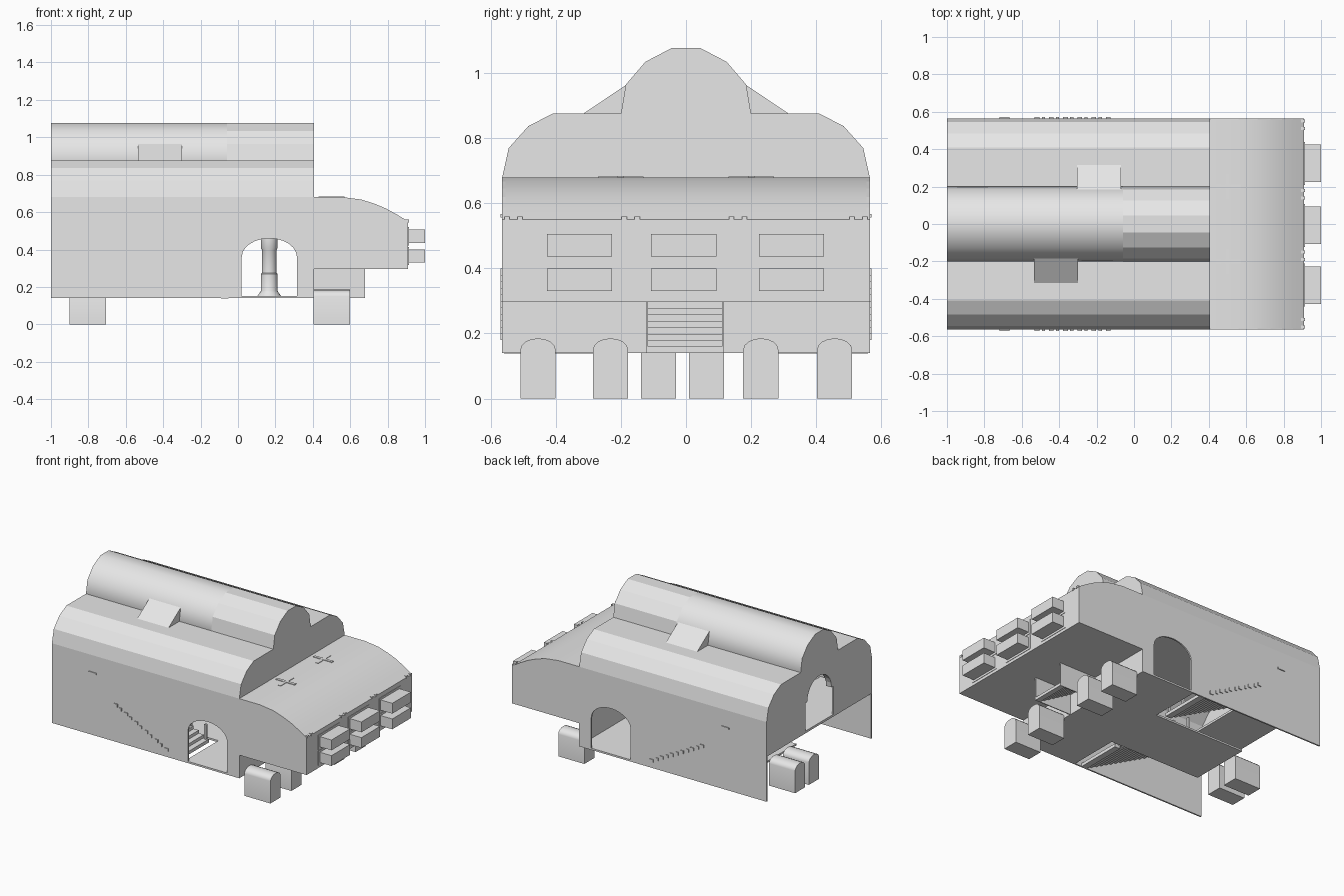
import bpy, bmesh, math

if "Cube" in bpy.data.objects:
    bpy.data.objects.remove(bpy.data.objects["Cube"])

grey = bpy.data.materials.new("plain_grey")
grey.use_nodes = True
grey.diffuse_color = (0.8, 0.8, 0.8, 1)
grey.node_tree.nodes["Principled BSDF"].inputs["Base Color"].default_value = (0.8, 0.8, 0.8, 1)


def finish(name, bm, smooth=None):
    bmesh.ops.recalc_face_normals(bm, faces=bm.faces)
    me = bpy.data.meshes.new(name)
    bm.to_mesh(me)
    bm.free()
    me.materials.append(grey)
    ob = bpy.data.objects.new(name, me)
    bpy.context.collection.objects.link(ob)
    if smooth:
        for p in me.polygons:
            p.use_smooth = True
        me.set_sharp_from_angle(angle=math.radians(smooth))
    return ob


def prism(name, pts, axis, lo, hi, smooth=None):
    """Extrude a 2D outline along an axis: (y, z) for x, (x, z) for y, (x, y) for z."""
    place = {"x": lambda a, b, t: (t, a, b),
             "y": lambda a, b, t: (a, t, b),
             "z": lambda a, b, t: (a, b, t)}[axis]
    bm = bmesh.new()
    rings = [[bm.verts.new(place(a, b, t)) for a, b in pts] for t in (lo, hi)]
    bm.faces.new(rings[0])
    bm.faces.new(rings[1][::-1])
    n = len(pts)
    for i in range(n):
        j = (i + 1) % n
        bm.faces.new((rings[0][i], rings[0][j], rings[1][j], rings[1][i]))
    return finish(name, bm, smooth)


def box(name, x0, x1, y0, y1, z0, z1):
    return prism(name, [(x0, y0), (x1, y0), (x1, y1), (x0, y1)], "z", z0, z1)


def arch(center, half, spring, top, n=12):
    """Arch curve from left spring to right spring."""
    return [(center - half * math.cos(math.pi * i / n),
             spring + (top - spring) * math.sin(math.pi * i / n)) for i in range(n + 1)]


def mirrored(half):
    return half + [(-a, b) for a, b in reversed(half)]


def shell(name, half, lo, hi, smooth=None):
    outer = mirrored(half)
    inner = [(a * 0.98, b - 0.012) for a, b in outer]
    return prism(name, outer + inner[::-1], "x", lo, hi, smooth)


BACK, HALL, NOSE, SIDE = -1.0, 0.405, 0.91, 0.565
BASE, DECK, EAVE = 0.14, 0.46, 0.68

# Roof vaults: wide faceted lobe with a narrower one on top
wide = [(SIDE, EAVE), (0.545, 0.77), (0.485, 0.837), (0.41, 0.876), (0.2, 0.876)]
crown = [(0.2, 0.876), (0.185, 0.965), (0.125, 1.035), (0.045, 1.077)]
shell("wide_roof", wide, BACK, HALL)
shell("crown_roof_rear", crown, BACK, -0.06, smooth=60)
shell("crown_roof_front", crown, -0.06, HALL)

# Front and rear end walls
gable = mirrored(wide + crown[1:])
prism("front_wall", [(-SIDE, BASE), (SIDE, BASE)] + gable, "x", HALL - 0.01, HALL)
door = arch(0, 0.15, 0.65, 0.8)
prism("rear_wall", [(-SIDE, DECK), (-0.15, DECK)] + door + [(0.15, DECK), (SIDE, DECK)] + gable,
      "x", BACK, BACK + 0.01)
prism("rear_arch_trim", door + arch(0, 0.13, 0.65, 0.78)[::-1], "x", BACK, BACK + 0.04)

# Side walls with arched doorways and the sloping nose edge
slope = [(0.405, 0.68), (0.56, 0.68), (0.66, 0.667), (0.73, 0.645),
         (0.79, 0.62), (0.85, 0.587), (0.91, 0.55)]
wall = ([(BACK, BASE), (0.02, BASE)] + arch(0.1675, 0.1475, 0.36, 0.46)
        + [(0.315, BASE), (HALL, BASE), (HALL, 0.297), (NOSE, 0.297)]
        + slope[::-1] + [(BACK, EAVE)])
for side, s in (("left", 1), ("right", -1)):
    y0, y1 = sorted((s * SIDE, s * (SIDE - 0.01)))
    prism(side + "_side_wall", wall, "y", y0, y1)

# Nose body
prism("nose", [(HALL, 0.297)] + slope + [(NOSE, 0.297)], "y", -0.56, 0.56, smooth=30)

# Floors: wide front floor with a narrow rear tongue, and the upper rear deck
prism("lower_floor", [(HALL, -SIDE), (HALL, SIDE), (0, SIDE), (0, 0.21), (-0.68, 0.21),
                      (-0.68, -0.21), (0, -0.21), (0, -SIDE)], "z", BASE, BASE + 0.012)
box("upper_deck", BACK, -0.66, -0.56, 0.56, DECK - 0.015, DECK)

# Inner staircases, their posts, and step ends showing through the walls
STEPS = 16
for side, s in (("left", 1), ("right", -1)):
    for i in range(STEPS):
        x = -0.05 - 0.038 * i
        z = BASE + 0.02 * (i + 1)
        y0, y1 = sorted((s * 0.24, s * 0.56))
        box(f"{side}_stair_{i}", x - 0.042, x, y0, y1, z - 0.022, z)
        if i % 3 == 0:
            y0, y1 = sorted((s * 0.24, s * 0.255))
            box(f"{side}_post_{i}", x - 0.025, x - 0.01, y0, y1, z, z + 0.1)
        if 2 <= i < 13:
            y0, y1 = sorted((s * 0.56, s * 0.571))
            box(f"{side}_step_end_{i}", x - 0.025, x - (i % 2) * 0.008, y0, y1, z - 0.02, z)
    y0, y1 = sorted((s * 0.56, s * 0.571))
    box(side + "_wall_peg", -0.72, -0.665, y0, y1, 0.556, 0.567)


# Turned column inside the doorways
def lathe(name, x, y, profile, n=16):
    bm = bmesh.new()
    rings = [[bm.verts.new((x + r * math.cos(math.tau * i / n), y + r * math.sin(math.tau * i / n), z))
              for i in range(n)] for r, z in profile]
    for a, b in zip(rings, rings[1:]):
        for i in range(n):
            j = (i + 1) % n
            bm.faces.new((a[i], a[j], b[j], b[i]))
    bm.faces.new(rings[0])
    bm.faces.new(rings[-1])
    return finish(name, bm, 40)


lathe("column", 0.167, 0, [(0.06, 0.14), (0.064, 0.15), (0.05, 0.17), (0.045, 0.18), (0.045, 0.27),
                           (0.04, 0.275), (0.04, 0.4), (0.045, 0.41), (0.045, 0.46)])

# Front boarding steps under the nose
for side, y in (("left", 0.113), ("right", -0.12)):
    box(side + "_step_panel", HALL, 0.68, y - 0.003, y + 0.003, BASE, 0.297)
for i in range(8):
    x = 0.68 - 0.034 * i
    box(f"boarding_step_{i}", x - 0.036, x, -0.12, 0.113, BASE + 0.0196 * i, BASE + 0.0196 * (i + 1))

# Round-topped feet
for name, x, ys in (("front_foot", 0.405, (-0.455, -0.232, 0.23, 0.457)),
                    ("rear_foot", -0.9, (-0.085, 0.063))):
    for i, y in enumerate(ys):
        prism(f"{name}_{i}", [(y - 0.054, 0)] + arch(y, 0.054, 0.15, 0.185, 8) + [(y + 0.054, 0)],
              "x", x, x + 0.195, smooth=30)

# Nose boxes in flat frames
for i, y in enumerate((-0.327, -0.007, 0.324)):
    for j, z in enumerate((0.365, 0.471)):
        box(f"box_frame_{i}_{j}", NOSE - 0.002, NOSE + 0.003, y - 0.115, y + 0.115, z - 0.049, z + 0.049)
        box(f"nose_box_{i}_{j}", NOSE, 1.0, y - 0.1, y + 0.1, z - 0.035, z + 0.035)

# Flat crosses on the nose and small tabs on its lip
for i, y in enumerate((-0.2, 0.2)):
    box(f"cross_long_{i}", 0.43, 0.57, y - 0.01, y + 0.01, 0.675, 0.684)
    box(f"cross_short_{i}", 0.49, 0.51, y - 0.07, y + 0.07, 0.675, 0.683)
for i, y in enumerate((-0.55, -0.51, -0.19, -0.15, 0.14, 0.18, 0.51, 0.55)):
    box(f"lip_tab_{i}", 0.885, 0.913, y - 0.008, y + 0.008, 0.545, 0.56)

# Sloping roof hatches beside the crown
for name, s, x in (("right_hatch", -1, -0.535), ("left_hatch", 1, -0.305)):
    prism(name, [(s * 0.318, 0.874), (s * 0.183, 0.874), (s * 0.183, 0.965)], "x", x, x + 0.235)
